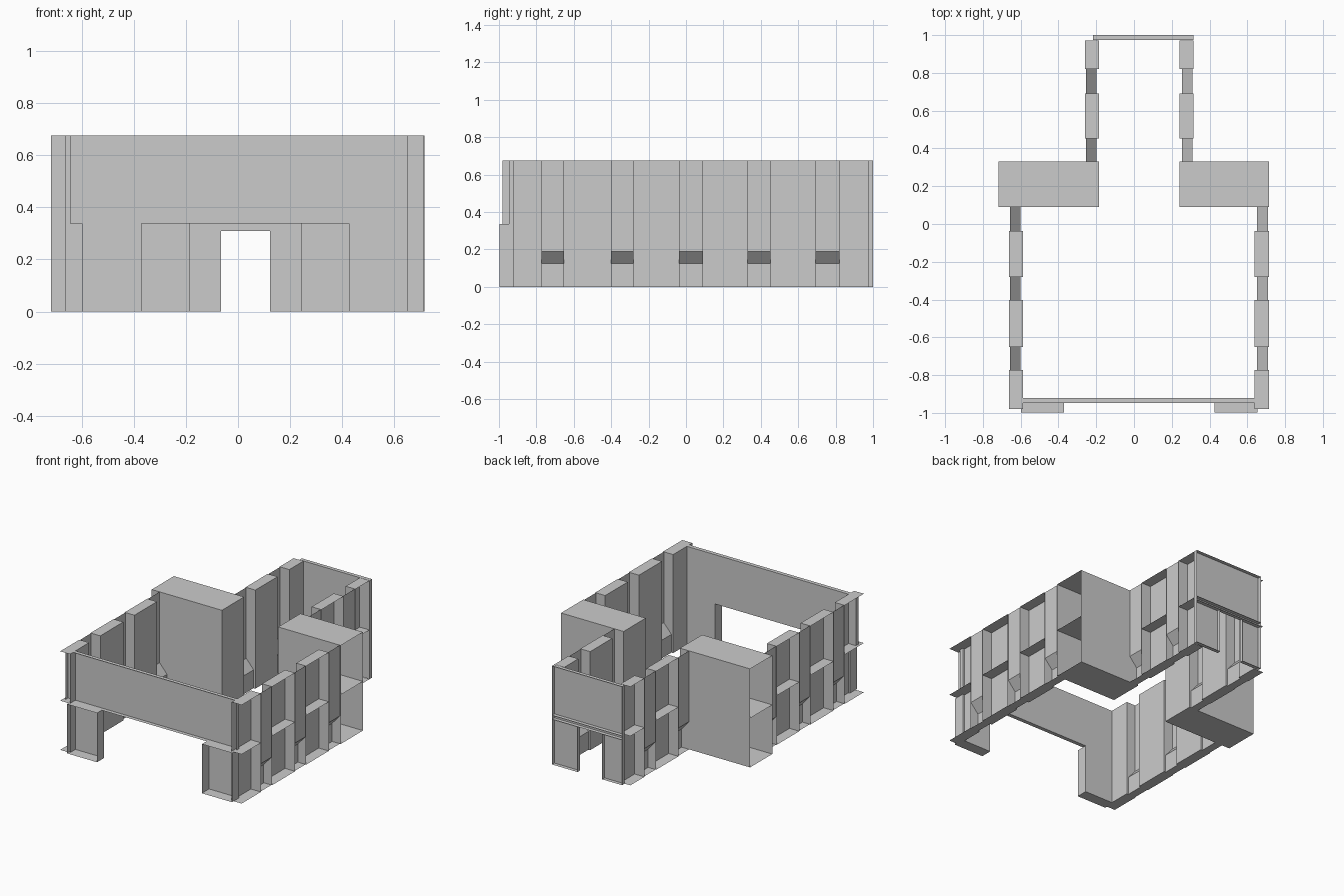
import bpy, bmesh
from mathutils import Vector

old = bpy.data.objects.get("Cube")
if old:
    bpy.data.objects.remove(old)

# One plain grey for the whole structure
grey = bpy.data.materials.new("plain_grey")
grey.use_nodes = True
grey.diffuse_color = (0.6, 0.6, 0.6, 1)
bsdf = next(n for n in grey.node_tree.nodes if n.type == 'BSDF_PRINCIPLED')
bsdf.inputs["Base Color"].default_value = (0.6, 0.6, 0.6, 1)
bsdf.inputs["Roughness"].default_value = 0.8

H, MID = 0.675, 0.337            # wall height, joint between the two storeys
SILL, SLOPE = 0.125, 0.19        # bottom and top of the sloping niche sills


def quad(bm, pts, facing):
    """Add a flat face whose normal looks along facing."""
    f = bm.faces.new([bm.verts.new(p) for p in pts])
    f.normal_update()
    if f.normal.dot(Vector(facing)) < 0:
        f.normal_flip()


def shell(bm, x, y, z, skip=()):
    """Box of single faces; skip lists the open sides, such as '+x'."""
    lim = (x, y, z)
    for a, name in enumerate("xyz"):
        b, c = [i for i in range(3) if i != a]
        for s, sign in enumerate("-+"):
            if sign + name in skip:
                continue
            pts = []
            for i, j in ((0, 0), (1, 0), (1, 1), (0, 1)):
                p = [0, 0, 0]
                p[a], p[b], p[c] = lim[a][s], lim[b][i], lim[c][j]
                pts.append(p)
            n = [0, 0, 0]
            n[a] = 2 * s - 1
            quad(bm, pts, n)


def stacked(bm, x, y, skip):
    """Two storeys sharing one middle shelf."""
    shell(bm, x, y, (0, MID), skip)
    shell(bm, x, y, (MID, H), tuple(skip) + ("-z",))


def make(name, bm):
    bmesh.ops.remove_doubles(bm, verts=bm.verts, dist=0.0005)
    me = bpy.data.meshes.new(name)
    bm.to_mesh(me)
    bm.free()
    me.materials.append(grey)
    ob = bpy.data.objects.new(name, me)
    bpy.context.collection.objects.link(ob)


def niche(bm, xi, xo, y0, y1, inward):
    """Shallow recess: low front, sloping sill and back panel."""
    outer = "-x" if inward > 0 else "+x"
    shell(bm, sorted((xi, xo)), (y0, y1), (0, SILL), (outer, "+z", "-y", "+y"))
    quad(bm, [(xi, y0, SILL), (xi, y1, SILL), (xo, y1, SLOPE), (xo, y0, SLOPE)], (inward, 0, 1))
    quad(bm, [(xo, y0, SLOPE), (xo, y1, SLOPE), (xo, y1, H), (xo, y0, H)], (inward, 0, 0))


# Side walls: name, pillar inner x, pillar outer x, inward direction
# Each pillar: y range and its open end; each niche: y range
front_pillars = ((-0.98, -0.772, "-y"), (-0.651, -0.402, ""), (-0.281, -0.037, ""))
front_niches = ((-0.772, -0.651), (-0.402, -0.281), (-0.037, 0.09))
back_pillars = ((0.452, 0.692, ""), (0.82, 0.972, "+y"))
back_niches = ((0.33, 0.452), (0.692, 0.82))
walls = (("left_front", -0.588, -0.662, 1, front_pillars, front_niches),
         ("right_front", 0.638, 0.714, -1, front_pillars, front_niches),
         ("left_back", -0.185, -0.259, 1, back_pillars, back_niches),
         ("right_back", 0.242, 0.316, -1, back_pillars, back_niches))
for name, xi, xo, inward, pillars, niches in walls:
    outer = "-x" if inward > 0 else "+x"
    bm = bmesh.new()
    for y0, y1, end in pillars:
        stacked(bm, sorted((xi, xo)), (y0, y1), (outer, end))
    make(name + "_pillars", bm)
    bm = bmesh.new()
    for y0, y1 in niches:
        niche(bm, xi - inward * 0.013, xo + inward * 0.005, y0, y1, inward)
    make(name + "_niches", bm)

# Large corner blocks between the wide and narrow rooms, open outwards
for name, x, outer in (("left_block", (-0.717, -0.185), "-x"),
                       ("right_block", (0.242, 0.716), "+x")):
    bm = bmesh.new()
    stacked(bm, x, (0.09, 0.33), (outer,))
    make(name, bm)

# Front wall: shallow upper panel over two deeper panels beside a wide opening
bm = bmesh.new()
shell(bm, (-0.644, 0.653), (-0.947, -0.92), (MID, H), ("-y",))
make("front_upper_wall", bm)
for name, x in (("front_lower_panel_left", (-0.598, -0.37)),
                ("front_lower_panel_right", (0.425, 0.653))):
    bm = bmesh.new()
    shell(bm, x, (-0.998, -0.92), (0, MID), ("-y",))
    make(name, bm)

# Back wall: upper panel over a doorway with jambs and a thin header
DOOR, Y = 0.31, (0.974, 1.0)
bm = bmesh.new()
shell(bm, (-0.216, 0.316), Y, (MID, H), ("+y",))
make("back_upper_wall", bm)
bm = bmesh.new()
shell(bm, (-0.216, -0.065), Y, (0, DOOR), ("+y", "+z"))
shell(bm, (0.122, 0.316), Y, (0, DOOR), ("+y", "+z"))
shell(bm, (-0.216, 0.316), Y, (DOOR, MID), ("+y", "+z"))
make("back_door_wall", bm)
